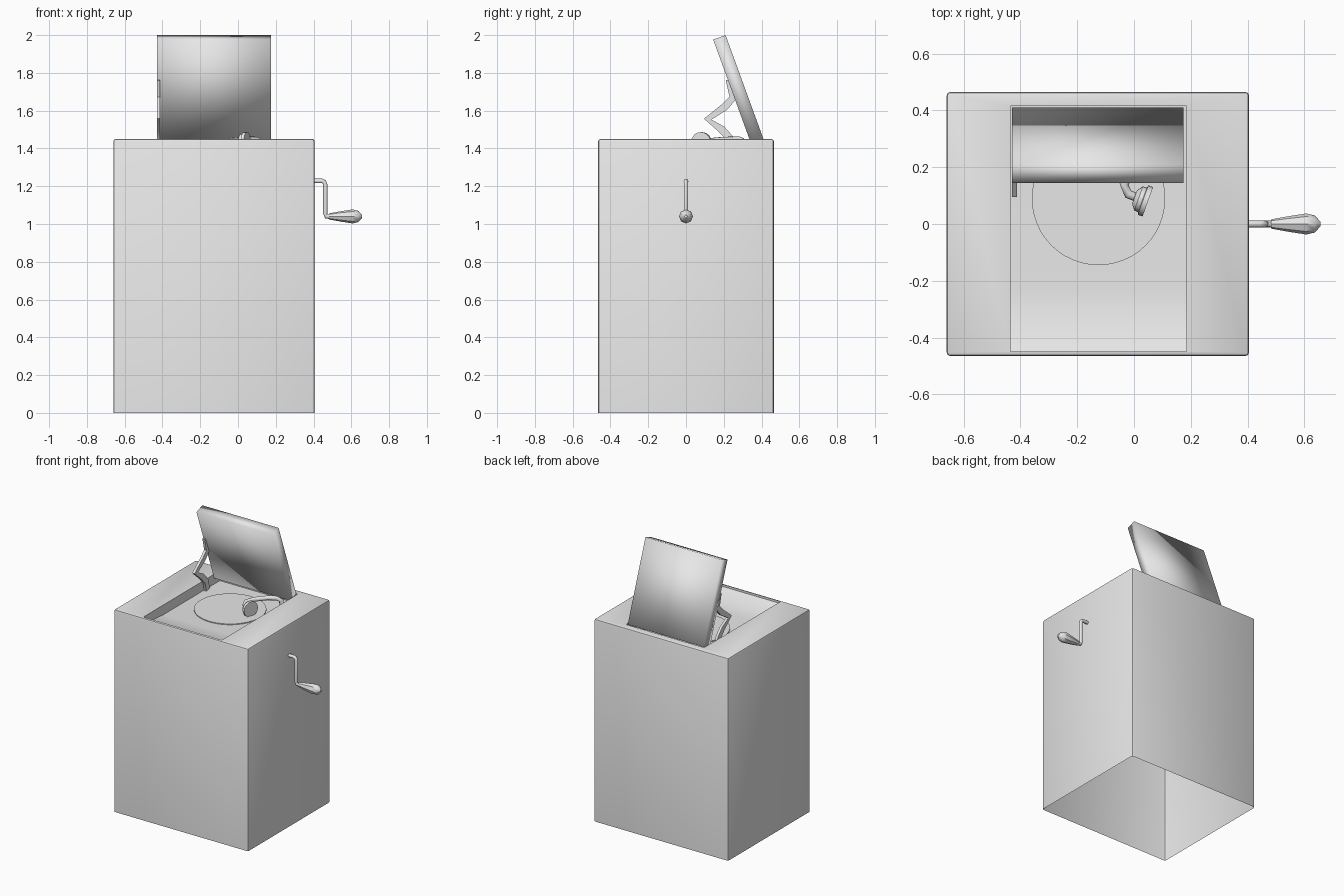
import bpy, bmesh, math
from mathutils import Vector, Matrix

if "Cube" in bpy.data.objects:
    bpy.data.objects.remove(bpy.data.objects["Cube"])

grey = bpy.data.materials.new("plain_grey")
grey.use_nodes = True
grey.diffuse_color = (0.8, 0.8, 0.8, 1)
grey.node_tree.nodes["Principled BSDF"].inputs["Base Color"].default_value = (0.8, 0.8, 0.8, 1)


def make(name, bm, angle=35):
    """Turn a bmesh into a named object with angle-limited smooth shading."""
    mesh = bpy.data.meshes.new(name)
    bm.to_mesh(mesh)
    bm.free()
    mesh.materials.append(grey)
    obj = bpy.data.objects.new(name, mesh)
    bpy.context.collection.objects.link(obj)
    bpy.ops.object.select_all(action='DESELECT')
    obj.select_set(True)
    bpy.context.view_layer.objects.active = obj
    bpy.ops.object.shade_smooth_by_angle(angle=math.radians(angle))
    return obj


def box(center, size, rot=0):
    bm = bmesh.new()
    m = Matrix.Translation(center) @ Matrix.Rotation(rot, 4, 'X') @ Matrix.Diagonal((*size, 1))
    bmesh.ops.create_cube(bm, size=1, matrix=m)
    return bm


def tube(name, points, radius, sides=8):
    """Sweep a round section along a path, with mitred joints."""
    bm = bmesh.new()
    pts = [Vector(p) for p in points]
    rings, normal = [], None
    for i, p in enumerate(pts):
        t = (pts[min(i + 1, len(pts) - 1)] - pts[max(i - 1, 0)]).normalized()
        if normal is None:
            normal = t.orthogonal()
        normal = (normal - t * normal.dot(t)).normalized()
        side = t.cross(normal)
        rings.append([bm.verts.new(p + radius * (normal * math.cos(a) + side * math.sin(a)))
                      for a in (math.tau * k / sides for k in range(sides))])
    for a, b in zip(rings, rings[1:]):
        for k in range(sides):
            j = (k + 1) % sides
            bm.faces.new((a[k], a[j], b[j], b[k]))
    bm.faces.new(rings[0][::-1])
    bm.faces.new(rings[-1])
    return make(name, bm, 60)


def lathe(name, profile, origin, axis, sides=8):
    """Revolve (distance, radius) pairs around an axis."""
    bm = bmesh.new()
    turn = Vector((0, 0, 1)).rotation_difference(Vector(axis)).to_matrix()
    rings = [[bm.verts.new(Vector(origin) + turn @ Vector(
        (r * math.cos(math.tau * k / sides), r * math.sin(math.tau * k / sides), d)))
        for k in range(sides)] for d, r in profile]
    for a, b in zip(rings, rings[1:]):
        for k in range(sides):
            j = (k + 1) % sides
            bm.faces.new((a[k], a[j], b[j], b[k]))
    bm.faces.new(rings[0][::-1])
    bm.faces.new(rings[-1])
    return make(name, bm, 40)


# Cabinet: open underneath, softened edges, sunken deck in the top
TOP, DECK = 1.45, 1.38
bm = box((-0.1275, 0, TOP / 2), (1.065, 0.93, TOP))
bm.faces.ensure_lookup_table()
bmesh.ops.delete(bm, geom=[min(bm.faces, key=lambda f: f.normal.z)], context='FACES_ONLY')
bmesh.ops.bevel(bm, geom=[e for e in bm.edges if not e.is_boundary], offset=0.012,
                segments=2, profile=0.5, affect='EDGES')
bm.normal_update()
deck = max((f for f in bm.faces if f.normal.z > 0.99), key=lambda f: f.calc_area())
bmesh.ops.inset_individual(bm, faces=[deck], thickness=0.003)
for v in deck.verts:
    v.co.x = 0.185 if v.co.x > 0 else -0.435
    v.co.y = 0.415 if v.co.y > 0 else -0.45
made = bmesh.ops.extrude_face_region(bm, geom=[deck])['geom']
if deck.is_valid:
    bmesh.ops.delete(bm, geom=[deck], context='FACES_ONLY')
for v in (g for g in made if isinstance(g, bmesh.types.BMVert)):
    v.co.z = DECK
# front of the deck ramps gently up to the rim
for y in (-0.23, -0.35):
    floor = [f for f in bm.faces if all(abs(v.co.z - DECK) < 0.001 for v in f.verts)]
    geom = floor + list({e for f in floor for e in f.edges}) + list({v for f in floor for v in f.verts})
    bmesh.ops.bisect_plane(bm, geom=geom, plane_co=(0, y, 0), plane_no=(0, 1, 0))
for v in bm.verts:
    if abs(v.co.z - DECK) < 0.001:
        if v.co.y < -0.4:
            v.co.z = 1.435
        elif v.co.y < -0.3:
            v.co.z = 1.39
make("cabinet", bm, 35)

# Lid, leaning back
make("lid", box((-0.1275, 0.277, 1.713), (0.605, 0.07, 0.585), math.radians(20)), 180)

# Turntable
lathe("turntable", [(0, 0.235), (0.006, 0.235)], (-0.125, 0.09, DECK), (0, 0, 1), 48)

# Lid stay: flat folding strip beside the lid
stay = [(0.23, 1.765), (0.25, 1.67), (0.205, 1.62), (0.115, 1.555), (0.19, 1.5), (0.235, 1.45), (0.25, 1.385)]
bm = bmesh.new()
rows = []
for i, p in enumerate(stay):
    a, b = stay[max(i - 1, 0)], stay[min(i + 1, len(stay) - 1)]
    n = Vector((0, -(b[1] - a[1]), b[0] - a[0])).normalized() * 0.02
    mid = Vector((0, *p))
    rows.append([bm.verts.new(mid + n * s + Vector((x, 0, 0)))
                 for x, s in ((-0.43, -1), (-0.412, -1), (-0.412, 1), (-0.43, 1))])
for a, b in zip(rows, rows[1:]):
    for k in range(4):
        bm.faces.new((a[k], a[k - 1], b[k - 1], b[k]))
bm.faces.new(rows[0])
bm.faces.new(rows[-1][::-1])
bmesh.ops.recalc_face_normals(bm, faces=bm.faces)
make("lid_stay", bm, 50)

# Tone arm and sound box
tube("tone_arm", [(0.02, 0.09, 1.43), (-0.02, 0.105, 1.435), (-0.035, 0.14, 1.44), (-0.01, 0.19, 1.445),
                  (0.05, 0.255, 1.447), (0.1, 0.29, 1.446), (0.125, 0.31, 1.43), (0.13, 0.315, DECK)], 0.016)
lathe("sound_box", [(-0.03, 0.025), (-0.015, 0.045), (0, 0.046), (0.002, 0.055), (0.02, 0.055)],
      (0.03, 0.085, 1.432), (0.94, -0.34, 0), 16)

# Crank and its handle
tube("crank", [(0.4, 0, 1.228), (0.445, 0, 1.228), (0.457, 0, 1.222), (0.462, 0, 1.21),
               (0.462, 0, 1.055), (0.467, 0, 1.04), (0.5, 0, 1.037)], 0.012)
lathe("crank_handle", [(0, 0.016), (0.06, 0.027), (0.125, 0.037), (0.155, 0.03), (0.175, 0.008)],
      (0.482, 0, 1.04), (1, 0, 0), 8)
